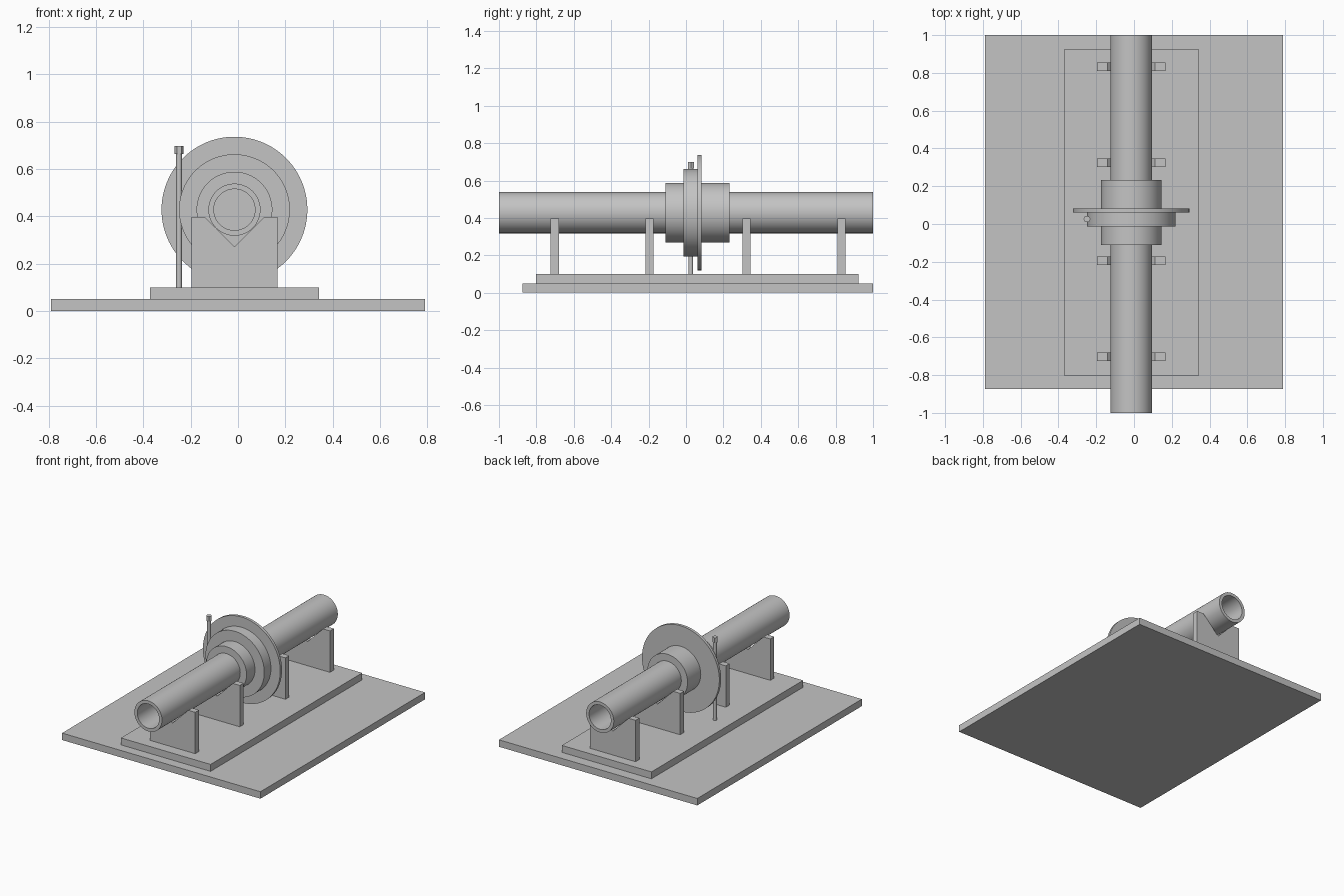
import bpy, bmesh, math
from mathutils import Matrix

if "Cube" in bpy.data.objects:
    bpy.data.objects.remove(bpy.data.objects["Cube"])

GREY = (0.55, 0.55, 0.55, 1)
mat = bpy.data.materials.new("plain grey")
mat.use_nodes = True
mat.diffuse_color = GREY
mat.node_tree.nodes["Principled BSDF"].inputs["Base Color"].default_value = GREY

AXIS_X, AXIS_Z = -0.015, 0.428   # shaft axis, running along y


def finish(name, bm, smooth=False):
    bmesh.ops.recalc_face_normals(bm, faces=bm.faces)
    mesh = bpy.data.meshes.new(name)
    bm.to_mesh(mesh)
    bm.free()
    mesh.materials.append(mat)
    ob = bpy.data.objects.new(name, mesh)
    bpy.context.collection.objects.link(ob)
    if smooth:
        bpy.ops.object.select_all(action='DESELECT')
        ob.select_set(True)
        bpy.context.view_layer.objects.active = ob
        bpy.ops.object.shade_smooth_by_angle(angle=math.radians(35))
    return ob


def extruded(name, outline, start, depth):
    """Outline in the xz plane, pushed along y."""
    bm = bmesh.new()
    face = bm.faces.new([bm.verts.new((x, start, z)) for x, z in outline])
    new = bmesh.ops.extrude_face_region(bm, geom=[face])["geom"]
    bmesh.ops.translate(bm, vec=(0, depth, 0),
                        verts=[v for v in new if isinstance(v, bmesh.types.BMVert)])
    return finish(name, bm)


def plate(name, x0, x1, y0, y1, z0, z1):
    return extruded(name, [(x0, z0), (x1, z0), (x1, z1), (x0, z1)], y0, y1 - y0)


def turned(name, profile, closed=False, steps=96):
    """Profile of (radius, y) points spun about the shaft axis."""
    bm = bmesh.new()
    verts = [bm.verts.new((AXIS_X + r, y, AXIS_Z)) for r, y in profile]
    pairs = list(zip(verts, verts[1:]))
    if closed:
        pairs.append((verts[-1], verts[0]))
    edges = [bm.edges.new(p) for p in pairs]
    bmesh.ops.spin(bm, geom=verts + edges, cent=(AXIS_X, 0, AXIS_Z),
                   axis=(0, 1, 0), angle=math.tau, steps=steps)
    bmesh.ops.remove_doubles(bm, verts=bm.verts, dist=1e-5)
    return finish(name, bm, True)


def upright(name, radius, z0, z1, sides, smooth):
    bm = bmesh.new()
    spot = Matrix.Translation((-0.249, 0.026, (z0 + z1) / 2))
    turn = Matrix.Rotation(math.pi / 2, 4, 'Z')
    bmesh.ops.create_cone(bm, cap_ends=True, segments=sides, radius1=radius,
                          radius2=radius, depth=z1 - z0, matrix=spot @ turn)
    return finish(name, bm, smooth)


# Stepped base
plate("base_plate", -0.79, 0.79, -0.873, 1.0, 0, 0.05)
plate("raised_plate", -0.371, 0.343, -0.802, 0.923, 0.05, 0.1)

# Four V-notched cradles
HALF, NOTCH, TOP, THICK = 0.181, 0.126, 0.398, 0.044
right = [(-HALF, 0.1), (-HALF, TOP), (-NOTCH, TOP)]
left = [(-x, z) for x, z in reversed(right)]
cradle = [(x + AXIS_X, z) for x, z in right + [(0, TOP - NOTCH)] + left]
for i, y in enumerate((-0.702, -0.195, 0.324, 0.832)):
    extruded(f"cradle_{i + 1}", cradle, y - THICK / 2, THICK)

# Hollow shafts either side of the solid stepped hub
for name, y0, y1 in (("front_tube", -1, -0.11), ("back_tube", 0.232, 1)):
    turned(name, [(0.11, y0), (0.11, y1), (0.087, y1), (0.087, y0)], closed=True)
turned("stepped_hub", [(0, -0.11), (0.16, -0.11), (0.16, -0.014), (0.234, -0.014),
                       (0.234, 0.062), (0.308, 0.062), (0.308, 0.082),
                       (0.16, 0.082), (0.16, 0.232), (0, 0.232)])

# Sensor post at the collar's edge
upright("post_rod", 0.012, 0.1, 0.665, 32, True)
upright("post_head", 0.019, 0.663, 0.698, 6, False)
